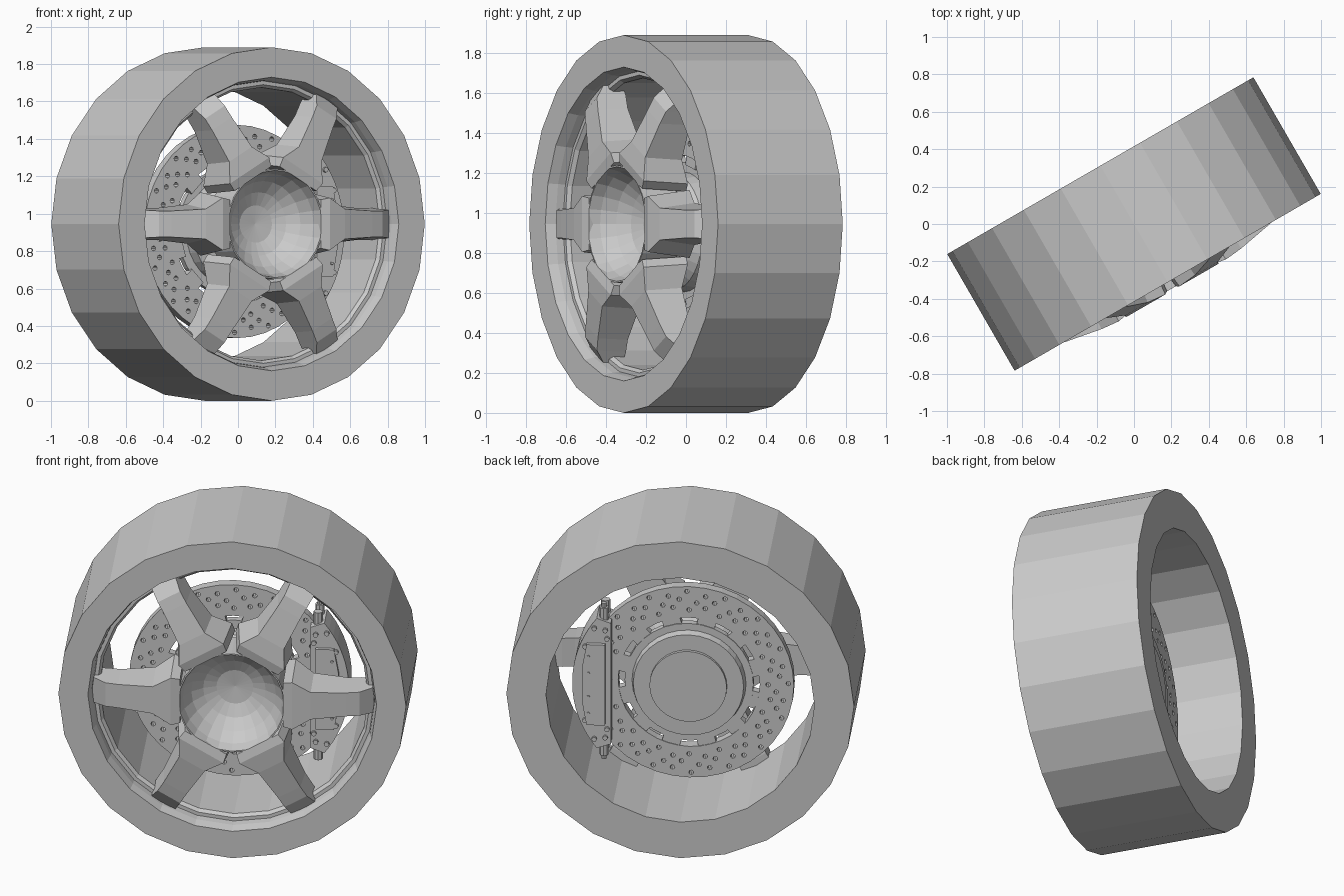
import bpy, bmesh
from math import sin, cos, pi, radians
from mathutils import Matrix, Vector

cube = bpy.data.objects.get("Cube")
if cube:
    bpy.data.objects.remove(cube, do_unlink=True)

grey = bpy.data.materials.new("plain grey")
grey.use_nodes = True
grey.diffuse_color = (0.6, 0.6, 0.6, 1)
grey.node_tree.nodes["Principled BSDF"].inputs["Base Color"].default_value = (0.6, 0.6, 0.6, 1)

# The wheel is modelled around local y, then turned about z
WHEEL = Matrix.Translation((0, 0, 0.945)) @ Matrix.Rotation(radians(30), 4, 'Z')
BRAKE = WHEEL @ Matrix.Translation((-0.02, 0, -0.04))


def finish(bm, name, matrix):
    bmesh.ops.remove_doubles(bm, verts=bm.verts, dist=1e-5)
    bmesh.ops.recalc_face_normals(bm, faces=bm.faces)
    bm.transform(matrix)
    mesh = bpy.data.meshes.new(name)
    bm.to_mesh(mesh)
    bm.free()
    mesh.materials.append(grey)
    obj = bpy.data.objects.new(name, mesh)
    bpy.context.collection.objects.link(obj)
    return obj


def skin(bm, rings, close_rings):
    """Joins equal rings of points with quads."""
    rows = [[bm.verts.new(p) for p in ring] for ring in rings]
    count = len(rows[0])
    for i in range(len(rows) if close_rings else len(rows) - 1):
        a, b = rows[i], rows[(i + 1) % len(rows)]
        for j in range(count):
            k = (j + 1) % count
            bm.faces.new((a[j], a[k], b[k], b[j]))
    return rows


def lathe(name, profile, sides, matrix, ring=False):
    """Spins (radius, distance forward) points around the axle."""
    bm = bmesh.new()
    rings = [[(r * sin(2 * pi * j / sides), -d, r * cos(2 * pi * j / sides))
              for j in range(sides)] for r, d in profile]
    skin(bm, rings, ring)
    bmesh.ops.remove_doubles(bm, verts=bm.verts, dist=1e-5)
    return finish(bm, name, matrix)


def add_rod(bm, u, z, d, radius, length, sides=8, upright=False):
    turn = Matrix() if upright else Matrix.Rotation(pi / 2, 4, 'X')
    bmesh.ops.create_cone(bm, cap_ends=True, segments=sides, radius1=radius, radius2=radius,
                          depth=length, matrix=Matrix.Translation((u, -d, z)) @ turn)


def add_slab(bm, outline, back, front):
    rows = skin(bm, [[(u, -d, z) for u, z in outline] for d in (back, front)], False)
    for row in rows:
        bm.faces.new(row)


# Tyre and rim barrel
lathe("tyre_and_rim", [(0.945, 0.36), (0.945, -0.36), (0.73, -0.36), (0.73, 0.25),
                       (0.745, 0.27), (0.765, 0.27), (0.77, 0.31), (0.785, 0.36)],
      24, WHEEL, ring=True)

# Dished hub
lathe("hub", [(0, 0.18), (0.1, 0.19), (0.17, 0.22), (0.23, 0.27), (0.27, 0.34), (0.287, 0.4),
              (0.295, 0.4), (0.3, 0.2), (0.2, 0.12), (0, 0.12)], 24, WHEEL)

# Six spokes: radius, front, back, front half width, back half width
STATIONS = [(0.28, 0.4, 0.16, 0.13, 0.16), (0.33, 0.41, 0.17, 0.14, 0.17),
            (0.43, 0.4, 0.2, 0.08, 0.105), (0.62, 0.365, 0.2, 0.07, 0.085),
            (0.69, 0.35, 0.19, 0.07, 0.085), (0.765, 0.29, 0.19, 0.075, 0.085)]
for n in range(6):
    bm = bmesh.new()
    rows = skin(bm, [[(r, -f, -wf), (r, -f, wf), (r, -b, wb), (r, -b, -wb)]
                     for r, f, b, wf, wb in STATIONS], False)
    bm.faces.new(rows[0])
    bm.faces.new(rows[-1])
    finish(bm, f"spoke_{n + 1}", WHEEL @ Matrix.Rotation(n * pi / 3, 4, 'Y'))

# Brake disc with drilled holes in swept rows
disc = lathe("brake_disc", [(0.57, 0.02), (0.57, -0.04), (0.385, -0.04), (0.385, 0.02)],
             40, BRAKE, ring=True)
bm = bmesh.new()
for row in range(32):
    for step in range(3):
        r = 0.43 + 0.045 * step + 0.02 * (row % 2)
        a = 2 * pi * row / 32 + radians(5 * step)
        add_rod(bm, r * cos(a), r * sin(a), -0.01, 0.013, 0.2)
cutter = finish(bm, "hole_cutter", BRAKE)
cutter.hide_render = True
drill = disc.modifiers.new("holes", 'BOOLEAN')
drill.operation = 'DIFFERENCE'
drill.solver = 'EXACT'
drill.object = cutter
bpy.context.view_layer.objects.active = disc
bpy.ops.object.modifier_apply(modifier="holes")
bpy.data.objects.remove(cutter, do_unlink=True)

# Disc carrier and axle boss
lathe("disc_carrier", [(0, 0.13), (0.22, 0.13), (0.29, 0.06), (0.3, 0.0), (0.35, 0.0),
                       (0.35, -0.04), (0.31, -0.04), (0.3, -0.08), (0, -0.08)], 32, BRAKE)
lathe("axle_boss", [(0, 0), (0.21, 0), (0.21, -0.1), (0, -0.1)], 32, BRAKE)

# Bridges between carrier and disc
bm = bmesh.new()
for n in range(12):
    a = 2 * pi * (n + 0.5) / 12
    add = bmesh.ops.create_cube(bm, size=1, matrix=Matrix.Rotation(a, 4, 'Y')
                                @ Matrix.Translation((0.365, 0.01, 0))
                                @ Matrix.Diagonal((0.06, 0.05, 0.1, 1)))
finish(bm, "carrier_bridges", BRAKE)

# Caliper: curved body over the disc edge, with raised cover plates
bm = bmesh.new()
arc = [(0.63 * cos(radians(t)), 0.63 * sin(radians(t))) for t in range(-38, 39, 4)]
add_slab(bm, arc + [(0.42, 0.36), (0.42, -0.36)], -0.1, 0.08)
cover = [(0.45, -0.24), (0.55, -0.24), (0.575, -0.1), (0.575, 0.1), (0.55, 0.24), (0.45, 0.24)]
add_slab(bm, cover, -0.125, -0.09)
add_slab(bm, cover, 0.07, 0.1)
finish(bm, "caliper", BRAKE)

# Caliper bolts, end lugs and bleed nipples
bm = bmesh.new()
for side in (-1, 1):
    for u, z in ((0.45, 0.32), (0.51, 0.33), (0.56, 0.22), (0.44, 0.27)):
        add_rod(bm, u, side * z, -0.01, 0.014, 0.21)
    for z in (0.07, 0.17):
        add_rod(bm, 0.54, side * z, -0.012, 0.008, 0.24)
    add_rod(bm, 0.46, side * 0.4, -0.06, 0.025, 0.08, upright=True)
    add_rod(bm, 0.46, side * 0.44, -0.06, 0.014, 0.05, upright=True)
    add_rod(bm, 0.46, side * 0.4, 0.04, 0.025, 0.08, upright=True)
finish(bm, "caliper_fittings", BRAKE)
